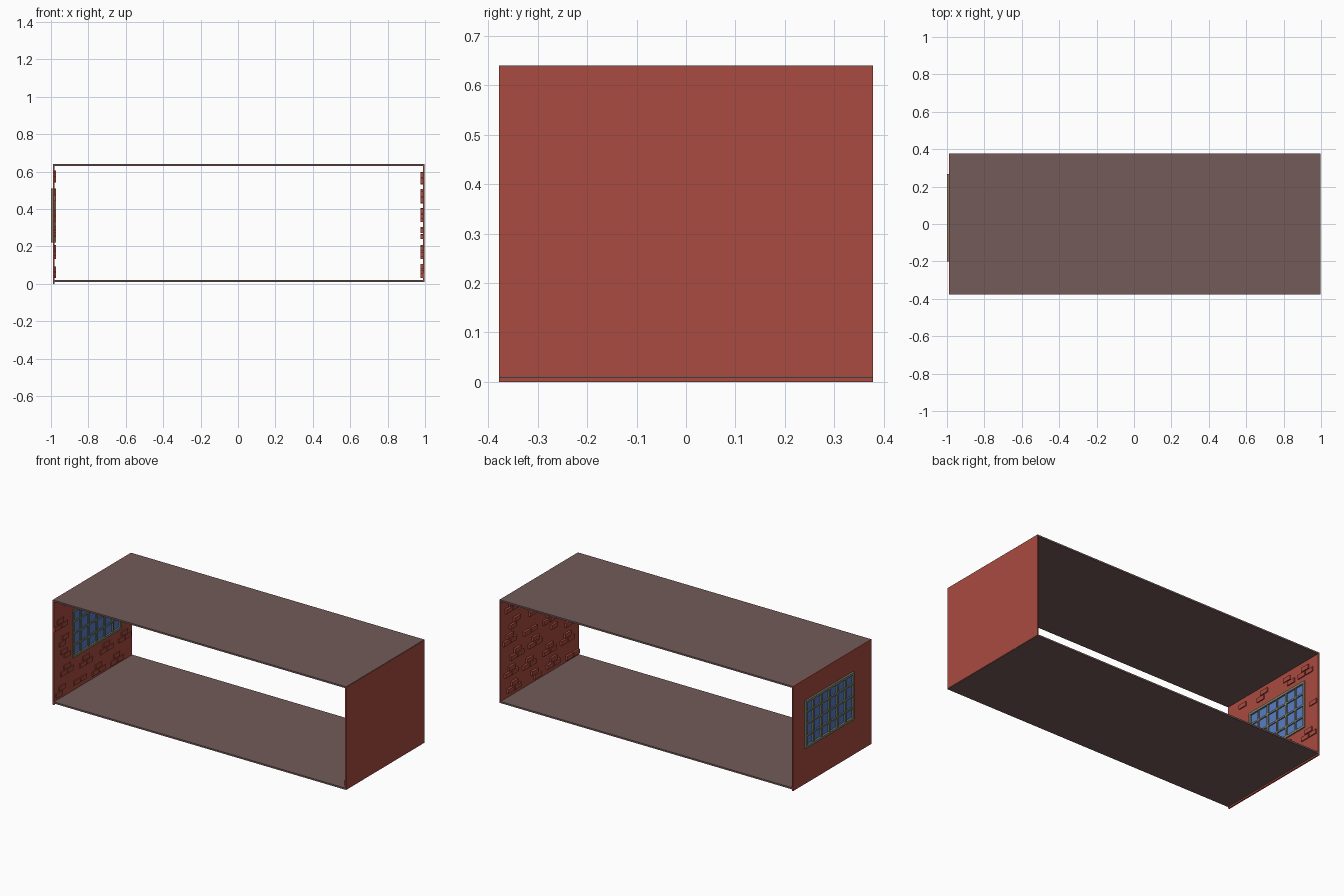
import bpy, bmesh, random
from mathutils import Matrix, Vector

if "Cube" in bpy.data.objects:
    bpy.data.objects.remove(bpy.data.objects["Cube"])

def mat(name, rgb):
    m = bpy.data.materials.new(name)
    m.diffuse_color = (*rgb, 1)
    m.use_nodes = True
    m.node_tree.nodes["Principled BSDF"].inputs["Base Color"].default_value = m.diffuse_color
    return m

RED = mat("brick_red", (0.40, 0.07, 0.05))
SLAB = mat("slab_brown", (0.17, 0.105, 0.10))
FRAME = mat("frame_grey_green", (0.20, 0.23, 0.16))
GLASS = mat("glass_blue", (0.10, 0.20, 0.56))

def boxes(name, ranges, material):
    """One object made of boxes, each (x0, x1, y0, y1, z0, z1)."""
    bm = bmesh.new()
    for x0, x1, y0, y1, z0, z1 in ranges:
        c = Vector((x0 + x1, y0 + y1, z0 + z1)) / 2
        s = (x1 - x0, y1 - y0, z1 - z0, 1)
        bmesh.ops.create_cube(bm, size=1, matrix=Matrix.Translation(c) @ Matrix.Diagonal(s))
    me = bpy.data.meshes.new(name)
    bm.to_mesh(me)
    bm.free()
    me.materials.append(material)
    ob = bpy.data.objects.new(name, me)
    bpy.context.collection.objects.link(ob)
    return ob

W, H = 0.378, 0.64
wy0, wy1, wz0, wz1 = -0.20, 0.267, 0.22, 0.51   # window outline

# floor and roof slabs
boxes("floor", [(-0.985, 0.996, -W, W, 0.009, 0.019)], SLAB)
boxes("roof", [(-0.985, 0.996, -W, W, 0.63, H)], SLAB)

# end walls, the left one with a window opening
boxes("right_wall", [(0.989, 0.998, -W, W, 0.012, 0.638)], RED)
xa, xb = -0.989, -0.980
i = 0.008
boxes("left_wall", [
    (xa, xb, -W, W, 0, wz0 + i), (xa, xb, -W, W, wz1 - i, H),
    (xa, xb, -W, wy0 + i, wz0 + i, wz1 - i), (xa, xb, wy1 - i, W, wz0 + i, wz1 - i)], RED)

# window: outer frame, 6 x 4 glazing bars, glass
t, b = 0.014, 0.005
f0, f1 = -1.0, -0.973
boxes("window_frame", [
    (f0, f1, wy0, wy1, wz0, wz0 + t), (f0, f1, wy0, wy1, wz1 - t, wz1),
    (f0, f1, wy0, wy0 + t, wz0 + t, wz1 - t), (f0, f1, wy1 - t, wy1, wz0 + t, wz1 - t)], FRAME)
bars = []
for k in range(1, 6):
    y = wy0 + (wy1 - wy0) * k / 6
    bars.append((-0.997, -0.976, y - b, y + b, wz0 + t, wz1 - t))
for k in range(1, 4):
    z = wz0 + (wz1 - wz0) * k / 4
    bars.append((-0.9965, -0.9765, wy0 + t, wy1 - t, z - b, z + b))
boxes("window_bars", bars, FRAME)
boxes("window_glass", [(-0.988, -0.983, wy0 + t, wy1 - t, wz0 + t, wz1 - t)], GLASS)

# staggered clusters of raised bricks on the inner faces
random.seed(4)
BW, BH, GAP = 0.058, 0.026, 0.006

def bricks(x0, x1, avoid_window):
    out = []
    for row in range(6):
        for col in range(4):
            y = -0.33 + col * 0.18 + (row % 2) * 0.05 + random.uniform(-0.02, 0.02)
            z = 0.04 + row * 0.1 + random.uniform(-0.01, 0.01)
            for dy, dz in ((0, 0), (BW + GAP, 0), (BW / 2, BH + GAP)):
                r = (x0, x1, y + dy - 0.03, y + dy + BW - 0.03, z + dz, z + dz + BH)
                hit = r[3] > wy0 - 0.01 and r[2] < wy1 + 0.01 and r[5] > wz0 - 0.01 and r[4] < wz1 + 0.01
                if r[2] < -W or r[3] > W or r[5] > 0.625 or (avoid_window and hit) or random.random() < 0.15:
                    continue
                out.append(r)
    return out

boxes("right_wall_bricks", bricks(0.976, 0.99, False), RED)
boxes("left_wall_bricks", bricks(-0.981, -0.974, True), RED)
